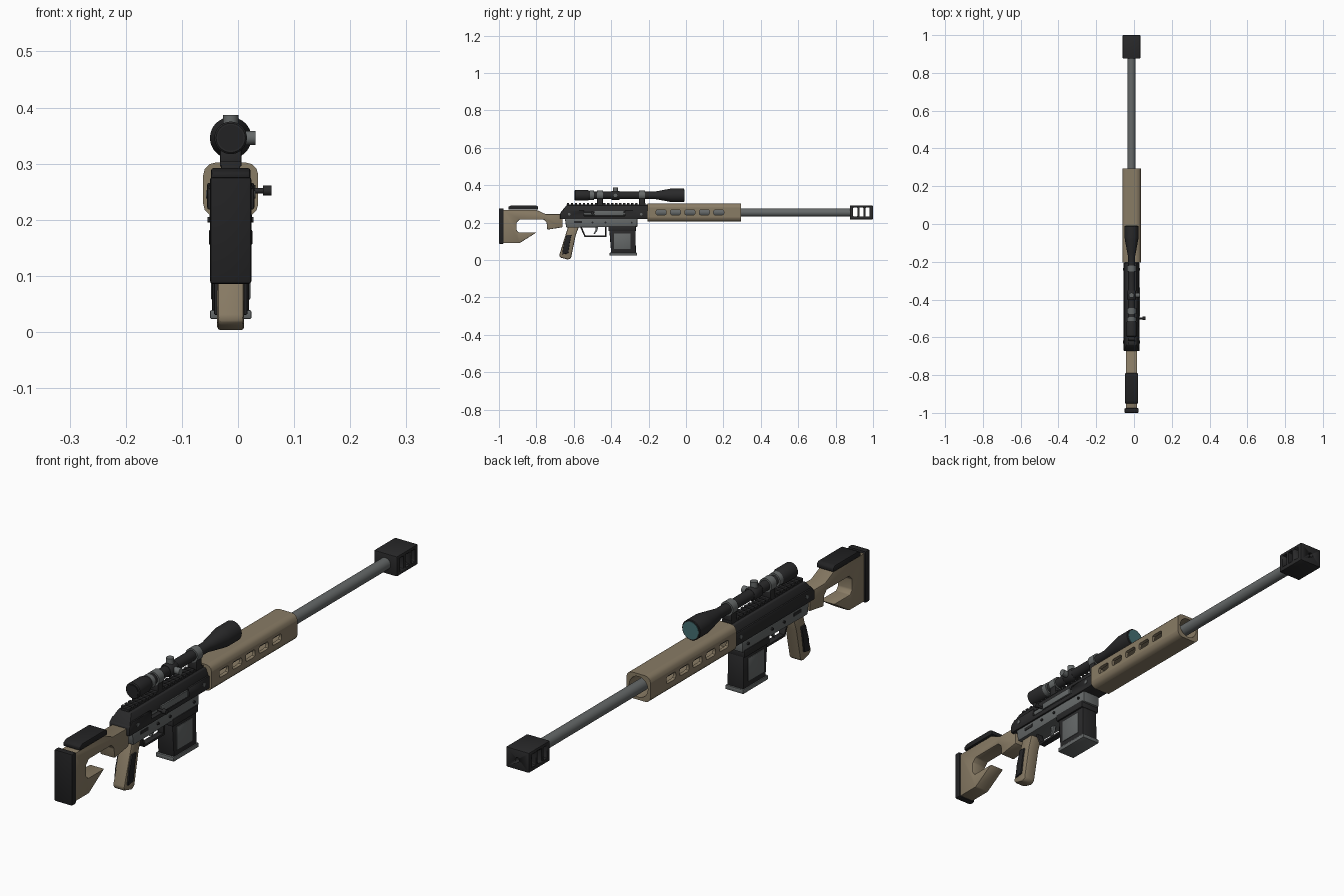
import bpy, bmesh, math
from mathutils import Vector, Matrix

cube = bpy.data.objects.get("Cube")
if cube:
    bpy.data.objects.remove(cube, do_unlink=True)

CX = -0.013      # centre plane of the body
BORE = 0.254     # barrel axis height
SIGHT = 0.346    # scope axis height


def material(name, r, g, b):
    m = bpy.data.materials.new(name)
    m.use_nodes = True
    m.diffuse_color = (r, g, b, 1)
    m.node_tree.nodes["Principled BSDF"].inputs["Base Color"].default_value = (r, g, b, 1)
    return m


TAN = material("tan", 0.25, 0.2, 0.13)
DARK = material("dark metal", 0.022, 0.022, 0.023)
RUBBER = material("black rubber", 0.016, 0.016, 0.017)
STEEL = material("grey steel", 0.13, 0.14, 0.14)
GLASS = material("teal glass", 0.06, 0.16, 0.17)


def finish(name, bm, mat, bevel=0.0, segments=2):
    bmesh.ops.recalc_face_normals(bm, faces=bm.faces[:])
    mesh = bpy.data.meshes.new(name)
    bm.to_mesh(mesh)
    bm.free()
    mesh.materials.append(mat)
    ob = bpy.data.objects.new(name, mesh)
    bpy.context.collection.objects.link(ob)
    bpy.ops.object.select_all(action='DESELECT')
    ob.select_set(True)
    bpy.context.view_layer.objects.active = ob
    if bevel:
        mod = ob.modifiers.new("bevel", 'BEVEL')
        mod.width, mod.segments = bevel, segments
        bpy.ops.object.modifier_apply(modifier=mod.name)
    bpy.ops.object.shade_smooth_by_angle(angle=math.radians(35))
    return ob


def prism(name, outline, half, mat, bevel=0.004, x=CX, top=1.0):
    """Side outline of (y, z) points, extruded across x; top narrows its highest points."""
    bm = bmesh.new()
    high = max(z for y, z in outline)
    sides = []
    for s in (-1, 1):
        sides.append([bm.verts.new((x + s * half * (top if z == high else 1), y, z))
                      for y, z in outline])
    bm.faces.new(sides[0])
    bm.faces.new(sides[1][::-1])
    n = len(outline)
    for i in range(n):
        j = (i + 1) % n
        bm.faces.new((sides[0][i], sides[0][j], sides[1][j], sides[1][i]))
    return finish(name, bm, mat, bevel)


def box(name, y0, y1, z0, z1, half, mat, bevel=0.003, x=CX, segments=2):
    bm = bmesh.new()
    size = Matrix.Diagonal((2 * half, y1 - y0, z1 - z0, 1))
    place = Matrix.Translation((x, (y0 + y1) / 2, (z0 + z1) / 2))
    bmesh.ops.create_cube(bm, size=1, matrix=place @ size)
    return finish(name, bm, mat, bevel, segments)


def lathe(name, profile, z, mat, sides=32):
    """Revolve (y, radius) points around a lengthwise axis."""
    bm = bmesh.new()
    rings = []
    for y, r in profile:
        rings.append([bm.verts.new((CX + r * math.cos(a), y, z + r * math.sin(a)))
                      for a in (2 * math.pi * i / sides for i in range(sides))])
    for a, b in zip(rings, rings[1:]):
        for i in range(sides):
            j = (i + 1) % sides
            bm.faces.new((a[i], a[j], b[j], b[i]))
    bm.faces.new(rings[0])
    bm.faces.new(rings[-1])
    return finish(name, bm, mat)


def rod(name, start, end, r, mat, sides=20):
    a, b = Vector(start), Vector(end)
    turn = (b - a).to_track_quat('Z', 'Y').to_matrix().to_4x4()
    bm = bmesh.new()
    bmesh.ops.create_cone(bm, cap_ends=True, segments=sides, radius1=r, radius2=r,
                          depth=(b - a).length, matrix=Matrix.Translation((a + b) / 2) @ turn)
    return finish(name, bm, mat)


def cut(ob, cutter):
    cutter.hide_render = True
    bpy.context.view_layer.objects.active = ob
    mod = ob.modifiers.new("cut", 'BOOLEAN')
    mod.operation, mod.solver, mod.object = 'DIFFERENCE', 'EXACT', cutter
    bpy.ops.object.modifier_apply(modifier=mod.name)
    bpy.data.objects.remove(cutter, do_unlink=True)


# Stock with an open thumb cutout
prism("stock", [(-0.98, 0.268), (-0.8, 0.268), (-0.75, 0.245), (-0.66, 0.245), (-0.66, 0.175),
                (-0.742, 0.162), (-0.745, 0.2), (-0.76, 0.216), (-0.89, 0.216), (-0.906, 0.2),
                (-0.906, 0.16), (-0.895, 0.147), (-0.8, 0.147), (-0.89, 0.09), (-0.98, 0.09)],
      0.03, TAN)
box("butt_pad", -1.0, -0.975, 0.086, 0.276, 0.037, RUBBER, 0.005)
prism("cheek_rest", [(-0.95, 0.27), (-0.95, 0.284), (-0.935, 0.292), (-0.8, 0.292),
                     (-0.79, 0.284), (-0.79, 0.27)], 0.035, RUBBER)

# Pistol grip and its side panels
prism("grip", [(-0.63, 0.18), (-0.572, 0.18), (-0.59, 0.13), (-0.615, 0.01), (-0.63, 0.002),
               (-0.672, 0.013), (-0.678, 0.025)], 0.024, TAN, 0.008)
prism("grip_panels", [(-0.638, 0.135), (-0.612, 0.135), (-0.62, 0.1), (-0.63, 0.035),
                      (-0.662, 0.03), (-0.655, 0.08)], 0.03, RUBBER, 0.003)

# Receiver
upper = prism("upper_receiver", [(-0.673, 0.218), (-0.673, 0.25), (-0.655, 0.266),
                                 (-0.205, 0.266), (-0.205, 0.218)], 0.042, DARK)
prism("receiver_roof", [(-0.67, 0.255), (-0.64, 0.291), (-0.205, 0.291), (-0.205, 0.255)],
      0.041, DARK, 0.003, top=0.65)
prism("lower_receiver", [(-0.648, 0.222), (-0.26, 0.222), (-0.26, 0.176), (-0.41, 0.176),
                         (-0.64, 0.173)], 0.036, STEEL)
for y in (-0.625, -0.24):
    rod("receiver_pin", (CX - 0.044, y, 0.245), (CX + 0.044, y, 0.245), 0.007, STEEL, 12)
for y in (-0.5, -0.43, -0.29):
    rod("frame_pin", (CX - 0.041, y, 0.2), (CX + 0.041, y, 0.2), 0.005, DARK, 12)
box("safety_plate", -0.6, -0.555, 0.197, 0.209, 0.038, DARK, 0.001)

# Ejection port and bolt on the right-hand face
cut(upper, box("port_cutter", -0.545, -0.325, 0.235, 0.28, 0.02, DARK, 0, x=CX + 0.045))
rod("bolt", (CX + 0.021, -0.545, 0.253), (CX + 0.021, -0.325, 0.253), 0.017, STEEL)
box("port_cover", -0.49, -0.335, 0.238, 0.262, 0.003, STEEL, 0.001, x=CX + 0.041)
rod("bolt_handle", (CX + 0.02, -0.5, 0.252), (0.05, -0.5, 0.252), 0.005, DARK, 12)
rod("bolt_knob", (0.045, -0.5, 0.252), (0.06, -0.5, 0.252), 0.009, DARK, 16)

# Top rail with teeth
box("rail_base", -0.64, -0.205, 0.288, 0.297, 0.017, DARK, 0.001)
teeth = 20
for i in range(teeth):
    y = -0.637 + i * 0.43 / teeth
    box("rail_tooth", y, y + 0.012, 0.295, 0.304, 0.019, DARK, 0.001)

# Magazine
box("magazine_collar", -0.415, -0.268, 0.155, 0.182, 0.039, DARK)
prism("magazine", [(-0.41, 0.16), (-0.27, 0.16), (-0.268, 0.035), (-0.4, 0.035)], 0.033, DARK)
box("magazine_panels", -0.386, -0.296, 0.058, 0.143, 0.035, STEEL, 0.002)
box("magazine_base", -0.408, -0.262, 0.023, 0.039, 0.037, STEEL)

# Trigger and guard
guard = [(-0.562, 0.178), (-0.54, 0.127), (-0.428, 0.127), (-0.428, 0.178)]
for (y0, z0), (y1, z1) in zip(guard, guard[1:]):
    d = Vector((y1 - y0, z1 - z0)).normalized() * 0.004
    prism("trigger_guard", [(y0 - d.x - d.y, z0 - d.y + d.x), (y1 + d.x - d.y, z1 + d.y + d.x),
                            (y1 + d.x + d.y, z1 + d.y - d.x), (y0 - d.x + d.y, z0 - d.y - d.x)],
          0.012, DARK, 0.001)
prism("trigger", [(-0.485, 0.178), (-0.47, 0.178), (-0.474, 0.158), (-0.488, 0.138),
                  (-0.494, 0.142), (-0.484, 0.16)], 0.006, STEEL, 0.001)

# Hollow handguard with vent slots
hand = box("handguard", -0.205, 0.295, 0.206, 0.302, 0.049, TAN, 0)
mod = hand.modifiers.new("round", 'BEVEL')
mod.width, mod.segments, mod.limit_method = 0.022, 3, 'WEIGHT'
weights = hand.data.attributes.new("bevel_weight_edge", 'FLOAT', 'EDGE')
for e in hand.data.edges:
    a, b = (hand.data.vertices[v].co for v in e.vertices)
    weights.data[e.index].value = 1.0 if abs(a.y - b.y) > 0.1 else 0.0
bpy.ops.object.modifier_apply(modifier=mod.name)
cut(hand, rod("bore_cutter", (CX, -0.195, BORE), (CX, 0.4, BORE), 0.038, TAN, 32))
for i in range(5):
    y = -0.16 + i * 0.077
    cut(hand, box("vent_cutter", y, y + 0.054, 0.241, 0.268, 0.1, TAN, 0.008))
bpy.ops.object.select_all(action='DESELECT')
hand.select_set(True)
bpy.ops.object.shade_smooth_by_angle(angle=math.radians(35))

# Barrel and vented muzzle brake
rod("barrel", (CX, -0.21, BORE), (CX, 0.882, BORE), 0.0215, STEEL, 32)
brake = box("muzzle_brake", 0.876, 1.0, 0.217, 0.291, 0.047, DARK, 0.004)
for i in range(3):
    y = 0.894 + i * 0.033
    cut(brake, box("brake_cutter", y, y + 0.022, 0.232, 0.28, 0.1, DARK, 0.003))
cut(brake, rod("muzzle_cutter", (CX, 0.93, BORE), (CX, 1.1, BORE), 0.009, DARK, 20))

# Scope, turrets and mounts
lathe("scope_body", [(-0.595, 0.026), (-0.592, 0.029), (-0.53, 0.029), (-0.515, 0.024),
                     (-0.5, 0.019), (-0.17, 0.019), (-0.155, 0.022), (-0.085, 0.035),
                     (-0.07, 0.037), (-0.012, 0.037), (-0.01, 0.035)], SIGHT, DARK)
lathe("front_lens", [(-0.02, 0.032), (-0.008, 0.032)], SIGHT, GLASS)
lathe("rear_lens", [(-0.597, 0.023), (-0.59, 0.023)], SIGHT, RUBBER)
lathe("zoom_ring", [(-0.513, 0.025), (-0.493, 0.025)], SIGHT, STEEL)
for y in (-0.46, -0.235):
    lathe("scope_ring", [(y - 0.016, 0.025), (y + 0.016, 0.025)], SIGHT, STEEL)
    box("scope_mount", y - 0.015, y + 0.015, 0.296, 0.332, 0.019, DARK, 0.002)
lathe("turret_housing", [(-0.402, 0.02), (-0.396, 0.024), (-0.358, 0.024), (-0.352, 0.02)],
      SIGHT, DARK)
rod("top_turret", (CX, -0.377, SIGHT), (CX, -0.377, 0.387), 0.0135, STEEL)
rod("side_turret", (CX, -0.377, SIGHT), (0.031, -0.377, SIGHT), 0.0125, STEEL)
